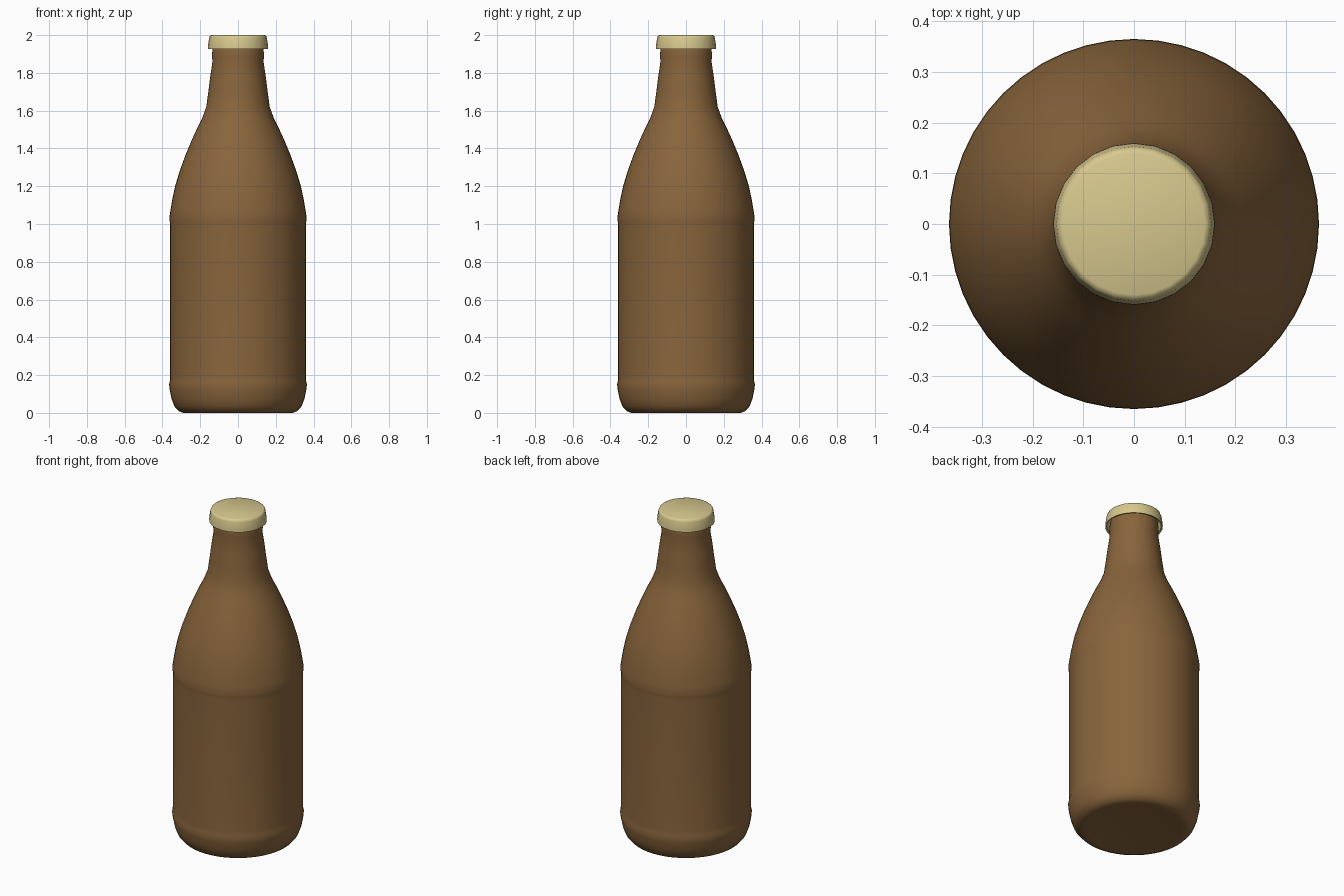
import bpy, bmesh, math

if "Cube" in bpy.data.objects:
    bpy.data.objects.remove(bpy.data.objects["Cube"])


def material(name, color):
    m = bpy.data.materials.new(name)
    m.diffuse_color = color
    m.use_nodes = True
    m.node_tree.nodes["Principled BSDF"].inputs["Base Color"].default_value = m.diffuse_color
    return m


def lathe(name, profile, sides, mat, angle):
    """Spin a (radius, height) profile round z; ends on the axis become poles."""
    bm = bmesh.new()
    rings = []
    for r, z in profile:
        if r == 0:
            rings.append([bm.verts.new((0, 0, z))] * sides)
        else:
            rings.append([bm.verts.new((r * math.cos(2 * math.pi * i / sides),
                                        r * math.sin(2 * math.pi * i / sides), z))
                          for i in range(sides)])
    for a, b in zip(rings, rings[1:]):
        for i in range(sides):
            j = (i + 1) % sides
            bm.faces.new(dict.fromkeys((a[i], a[j], b[j], b[i])))
    bmesh.ops.recalc_face_normals(bm, faces=bm.faces)
    mesh = bpy.data.meshes.new(name)
    bm.to_mesh(mesh)
    bm.free()
    mesh.materials.append(mat)
    obj = bpy.data.objects.new(name, mesh)
    bpy.context.collection.objects.link(obj)
    bpy.ops.object.select_all(action='DESELECT')
    obj.select_set(True)
    bpy.context.view_layer.objects.active = obj
    bpy.ops.object.shade_smooth_by_angle(angle=math.radians(angle))
    return obj


glass = material("brown_glass", (0.25, 0.13, 0.045, 1))
gold = material("pale_gold", (0.68, 0.58, 0.27, 1))

# Bottle: rounded base, recessed label band, shoulder, neck and lip under the cap
lathe("bottle", [
    (0, 0.012), (0.22, 0.008), (0.265, 0.001), (0.29, 0.0), (0.315, 0.01),
    (0.337, 0.035), (0.352, 0.075), (0.361, 0.12), (0.365, 0.15), (0.361, 0.168),
    (0.36, 0.19), (0.36, 0.99), (0.361, 1.01), (0.364, 1.03), (0.358, 1.07),
    (0.348, 1.13), (0.333, 1.20), (0.309, 1.28), (0.28, 1.36), (0.247, 1.44),
    (0.215, 1.51), (0.19, 1.56), (0.168, 1.62), (0.157, 1.70), (0.147, 1.78),
    (0.135, 1.86), (0.138, 1.89), (0.136, 1.915), (0.132, 1.95), (0.12, 1.97),
    (0, 1.975)], 48, glass, 60)

# Cap: thin flared crown with a hollow underside
lathe("cap", [
    (0, 1.98), (0.138, 1.978), (0.145, 1.968), (0.15, 1.93), (0.16, 1.927),
    (0.159, 1.945), (0.153, 1.985), (0.149, 1.996), (0.14, 2.0), (0, 2.0)],
    24, gold, 60)
